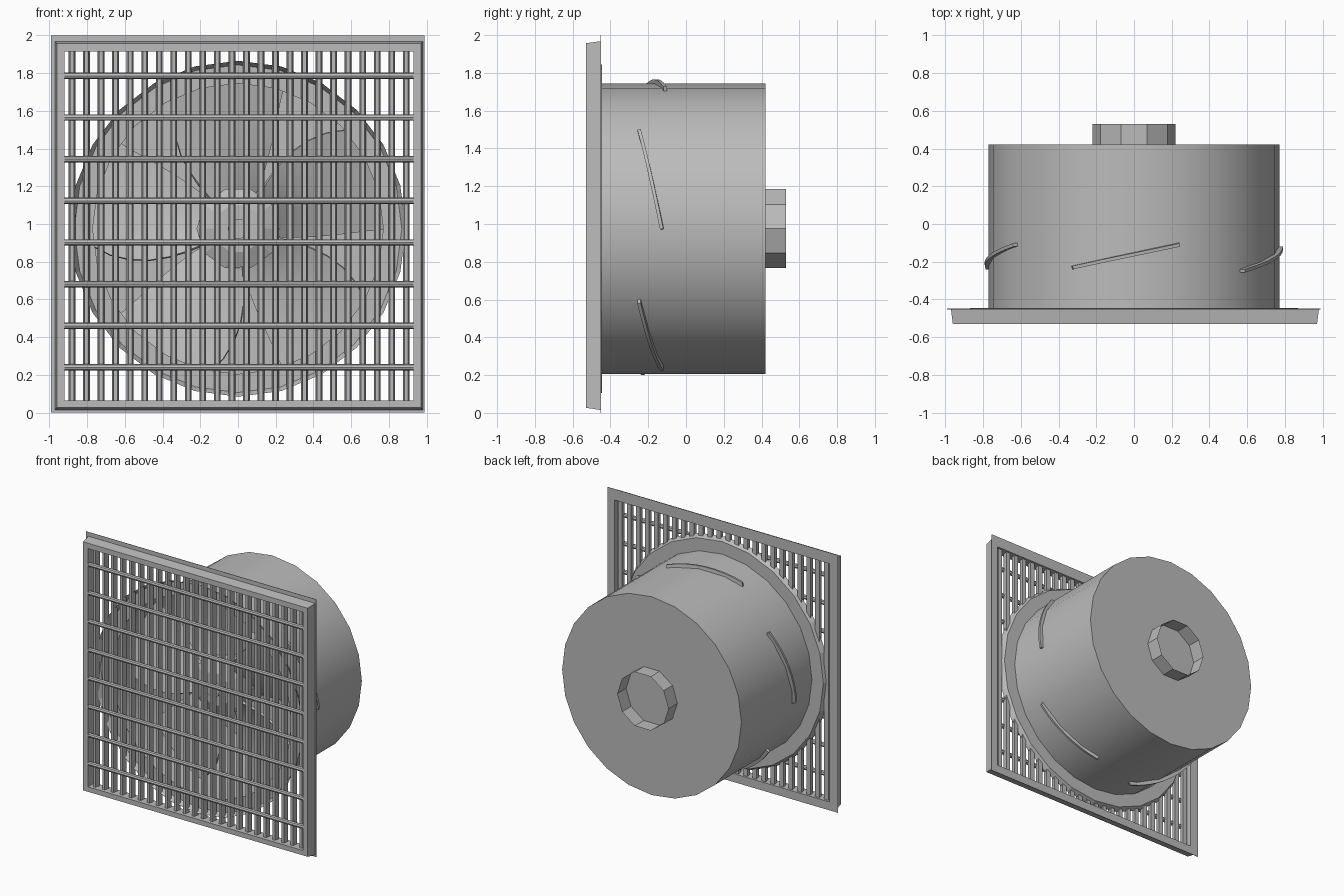
import bpy, bmesh, math
from mathutils import Vector

cube = bpy.data.objects.get("Cube")
if cube:
    bpy.data.objects.remove(cube, do_unlink=True)

grey = bpy.data.materials.new("light grey")
grey.use_nodes = True
COLOUR = (0.5, 0.5, 0.5, 1)
grey.diffuse_color = COLOUR
grey.node_tree.nodes["Principled BSDF"].inputs["Base Color"].default_value = COLOUR

AXIS_Z = 0.975  # height of the fan axis


def finish(name, bm, smooth=False, recalc=True):
    if recalc:
        bmesh.ops.recalc_face_normals(bm, faces=bm.faces)
    mesh = bpy.data.meshes.new(name)
    bm.to_mesh(mesh)
    bm.free()
    mesh.materials.append(grey)
    obj = bpy.data.objects.new(name, mesh)
    bpy.context.collection.objects.link(obj)
    if smooth:
        bpy.ops.object.select_all(action='DESELECT')
        obj.select_set(True)
        bpy.context.view_layer.objects.active = obj
        bpy.ops.object.shade_smooth_by_angle(angle=math.radians(30))
    return obj


def bridge(bm, rings, closed=False):
    """Join successive loops of points with quads."""
    loops = [[bm.verts.new(p) for p in ring] for ring in rings]
    pairs = list(zip(loops, loops[1:]))
    if closed:
        pairs.append((loops[-1], loops[0]))
    for a, b in pairs:
        for i in range(len(a)):
            j = (i + 1) % len(a)
            bm.faces.new((a[i], a[j], b[j], b[i]))
    return loops


def lathe(name, profile, sides, cap_start=False, cap_end=False, smooth=False):
    """Turn a (radius, y) profile about the fan axis."""
    bm = bmesh.new()
    angles = [math.tau * i / sides for i in range(sides)]
    loops = bridge(bm, [[(r * math.cos(a), y, AXIS_Z + r * math.sin(a)) for a in angles]
                        for r, y in profile])
    if cap_start:
        bm.faces.new(loops[0])
    if cap_end:
        bm.faces.new(loops[-1])
    return finish(name, bm, smooth)


def rect(x0, x1, z0, z1, y):
    return [(x0, y, z0), (x1, y, z0), (x1, y, z1), (x0, y, z1)]


# Square front frame with sloping outer sides
LEFT, RIGHT, LOW, HIGH = -0.918, 0.93, 0.065, 1.915
bm = bmesh.new()
bridge(bm, [
    rect(LEFT, RIGHT, LOW, HIGH, -0.45),
    rect(LEFT, RIGHT, LOW, HIGH, -0.53),
    rect(-0.96, 0.97, 0.027, 1.957, -0.53),
    rect(-0.97, 0.98, 0.015, 1.968, -0.45),
], closed=True)
finish("front_frame", bm)

# Thin flange behind the frame
bm = bmesh.new()
bridge(bm, [
    rect(-0.99, 0.987, 0, 2, -0.452),
    rect(-0.99, 0.987, 0, 2, -0.449),
    rect(LEFT, RIGHT, LOW, HIGH, -0.449),
    rect(LEFT, RIGHT, LOW, HIGH, -0.452),
], closed=True)
finish("wall_flange", bm)

# Vertical tapered slats
bm = bmesh.new()
COUNT = 24
step = (RIGHT - LEFT) / COUNT
for i in range(COUNT):
    x = LEFT + (i + 0.5) * step
    section = [(x - 0.010, -0.505), (x + 0.010, -0.505), (x + 0.018, -0.465), (x - 0.018, -0.465)]
    loops = bridge(bm, [[(px, py, z) for px, py in section] for z in (LOW, HIGH)])
    for loop in loops:
        bm.faces.new(loop)
finish("grille_slats", bm)

# Horizontal bars in front of the slats
bm = bmesh.new()
for i in range(8):
    z = 0.24 + i * 0.2207
    ring = [(0.017 * math.cos(math.tau * k / 8), 0.017 * math.sin(math.tau * k / 8)) for k in range(8)]
    loops = bridge(bm, [[(x, -0.512 + a, z + b) for a, b in ring] for x in (LEFT, RIGHT)])
    for loop in loops:
        bm.faces.new(loop)
finish("grille_bars", bm, smooth=True)

# Drum, closed at the back, with a flared mouth
lathe("drum", [(0.77, -0.445), (0.77, 0.42)], 24, cap_end=True, smooth=True)
lathe("drum_mouth", [(0.77, -0.445), (0.868, -0.445), (0.89, -0.485)], 24)

# Hub: open socket at the back, stepped nose at the front
lathe("rear_socket", [(0.22, 0.42), (0.22, 0.53)], 10)
lathe("hub", [(0.13, -0.28), (0.22, -0.24), (0.22, 0.42)], 10, cap_start=True)
lathe("hub_nose", [(0.055, -0.31), (0.055, -0.28)], 10, cap_start=True)


# Five twisted blades whose tips pass through the drum
def blade_point(t, s):
    """t runs from root to tip, s from trailing to leading edge."""
    radius = 0.2 + 0.59 * t
    low = -10 * (1 - t) ** 1.5
    high = 42 + 18 * (1 - t * t)
    angle = math.radians(low + (high - low) * s)
    y = -0.12 + 0.06 * (1 - t) - (0.12 + 0.07 * (1 - t)) * s
    return Vector((radius * math.cos(angle), y, radius * math.sin(angle)))


ROWS, COLS = 6, 8
for n in range(5):
    bm = bmesh.new()
    turn = math.radians(72 * n)
    grid = []
    for i in range(ROWS + 1):
        row = []
        for j in range(COLS + 1):
            p = blade_point(i / ROWS, j / COLS)
            row.append(bm.verts.new((p.x * math.cos(turn) - p.z * math.sin(turn), p.y,
                                     AXIS_Z + p.x * math.sin(turn) + p.z * math.cos(turn))))
        grid.append(row)
    for a, b in zip(grid, grid[1:]):
        for j in range(COLS):
            bm.faces.new((a[j], a[j + 1], b[j + 1], b[j]))
    bmesh.ops.recalc_face_normals(bm, faces=bm.faces)
    bmesh.ops.solidify(bm, geom=bm.faces[:], thickness=0.018)
    finish("fan_blade_%d" % (n + 1), bm, smooth=True)
